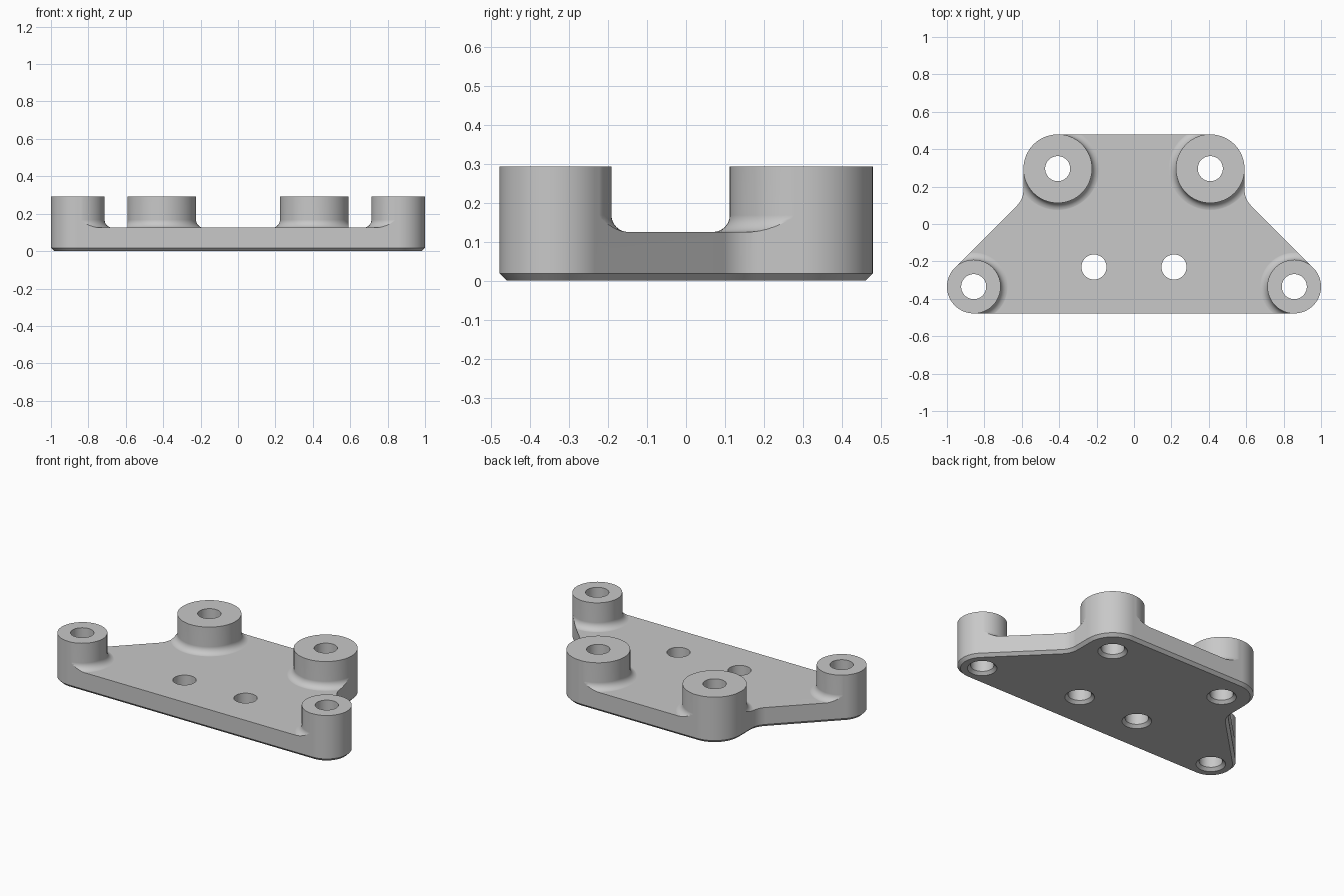
import bpy, bmesh
from math import cos, sin, pi, radians, sqrt

cube = bpy.data.objects.get("Cube")
if cube:
    bpy.data.objects.remove(cube)

SEG = 64
HEIGHT, PLATE, BEVEL, COVE = 0.293, 0.125, 0.018, 0.043
BIG = (0.408, 0.296, 0.183)       # x, y, radius of the rear bosses
SMALL = (0.857, -0.335, 0.143)    # x, y, radius of the front bosses
MIDDLE = (0.214, -0.23)
HOLE, NECK = 0.067, 0.12

grey = bpy.data.materials.new("light_grey")
grey.use_nodes = True
colour = (0.58, 0.58, 0.58, 1)
grey.diffuse_color = colour
grey.node_tree.nodes["Principled BSDF"].inputs["Base Color"].default_value = colour


def make_object(name, bm):
    bmesh.ops.recalc_face_normals(bm, faces=bm.faces)
    mesh = bpy.data.meshes.new(name)
    bm.to_mesh(mesh)
    bm.free()
    mesh.materials.append(grey)
    obj = bpy.data.objects.new(name, mesh)
    bpy.context.collection.objects.link(obj)
    return obj


def loft(name, rings):
    """Closed solid through a stack of equal-length rings."""
    bm = bmesh.new()
    loops = [[bm.verts.new(p) for p in ring] for ring in rings]
    for low, high in zip(loops, loops[1:]):
        for i in range(len(low)):
            j = (i + 1) % len(low)
            bm.faces.new((low[i], low[j], high[j], high[i]))
    bm.faces.new(loops[0][::-1])
    bm.faces.new(loops[-1])
    return make_object(name, bm)


def turned(name, x, y, profile):
    """Solid of revolution about a vertical axis; profile is (radius, z)."""
    return loft(name, [arc(x, y, r, 0, 360, z)[:-1] for r, z in profile])


def arc(x, y, r, start, end, z=0):
    n = max(1, round(abs(end - start) * SEG / 360))
    angles = [radians(start + (end - start) * i / n) for i in range(n + 1)]
    return [(x + r * cos(a), y + r * sin(a), z) for a in angles]


def outline(inset, z):
    """Plate edge: boss arcs joined by straight sides and a concave neck."""
    side = BIG[0] + BIG[2]
    diagonal = SMALL[0] + SMALL[1] + SMALL[2] * sqrt(2)
    neck_x = side + NECK
    neck_y = diagonal + NECK * sqrt(2) - neck_x
    half = arc(SMALL[0], SMALL[1], SMALL[2] - inset, -90, 45, z)
    half += arc(neck_x, neck_y, NECK + inset, 225, 180, z)
    half += arc(BIG[0], BIG[1], BIG[2] - inset, 0, 90, z)
    return half + [(-x, y, h) for x, y, h in reversed(half)]


def combine(target, tool, operation):
    """Apply a boolean and discard the helper."""
    mod = target.modifiers.new(operation, 'BOOLEAN')
    mod.operation, mod.solver, mod.object = operation, 'EXACT', tool
    bpy.context.view_layer.update()
    graph = bpy.context.evaluated_depsgraph_get()
    mesh = bpy.data.meshes.new_from_object(target.evaluated_get(graph))
    target.modifiers.clear()
    target.data = mesh
    bpy.data.objects.remove(tool)


# Full-height body with a chamfered bottom edge
body = loft("mounting_plate", [outline(BEVEL, 0), outline(0, BEVEL), outline(0, HEIGHT)])

# Envelope: plate slab plus bosses with coved feet
envelope = loft("envelope", [[(-2, -1, z), (2, -1, z), (2, 1, z), (-2, 1, z)]
                             for z in (-0.2, PLATE)])
for x, y, r in (BIG, SMALL):
    r += 0.001
    profile = [(r + COVE, PLATE / 2)]
    for i in range(9):
        a = i / 8 * pi / 2
        profile.append((r + COVE * (1 - sin(a)), PLATE - 0.0004 + COVE * (1 - cos(a))))
    profile.append((r, HEIGHT + 0.1))
    for side in (1, -1):
        combine(envelope, turned("boss", side * x, y, profile), 'UNION')
combine(body, envelope, 'INTERSECT')

# Through holes, countersunk underneath
hole = [(HOLE + BEVEL + 0.02, -0.02), (HOLE, BEVEL), (HOLE, HEIGHT + 0.1)]
for x, y in (BIG[:2], SMALL[:2], MIDDLE):
    for side in (1, -1):
        combine(body, turned("drill", side * x, y, hole), 'DIFFERENCE')

# Smooth curved walls, crisp edges
bpy.ops.object.select_all(action='DESELECT')
body.select_set(True)
bpy.context.view_layer.objects.active = body
bpy.ops.object.shade_smooth_by_angle(angle=radians(30))
weighted = body.modifiers.new("weighted_normals", 'WEIGHTED_NORMAL')
weighted.keep_sharp = True
